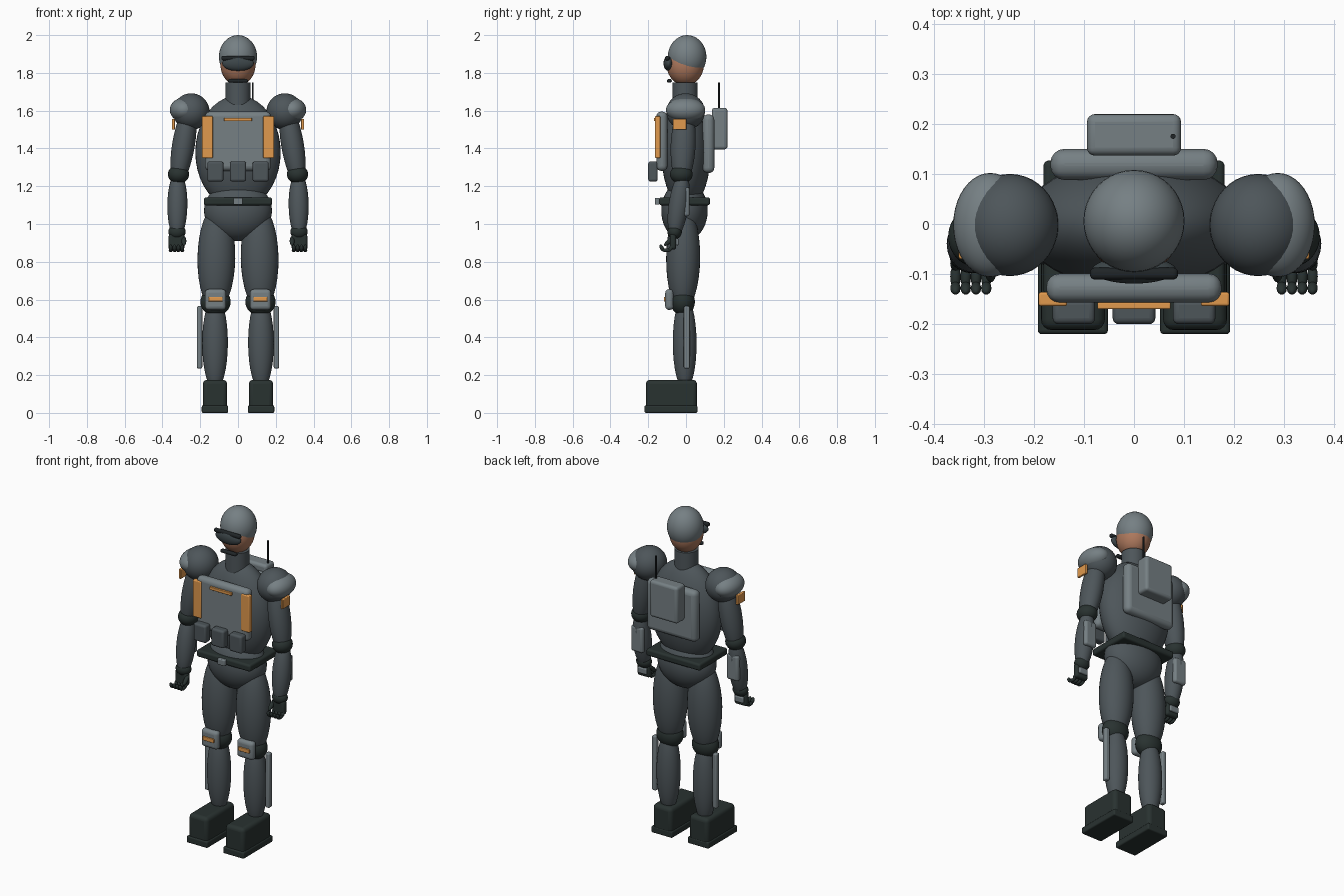
import bpy
from math import radians
from mathutils import Vector

cube = bpy.data.objects.get("Cube")
if cube:
    bpy.data.objects.remove(cube, do_unlink=True)


def material(name, r, g, b):
    m = bpy.data.materials.new(name)
    m.diffuse_color = (r, g, b, 1)
    m.use_nodes = True
    for node in m.node_tree.nodes:
        if node.type == 'BSDF_PRINCIPLED':
            node.inputs["Base Color"].default_value = (r, g, b, 1)
            node.inputs["Roughness"].default_value = 0.7
    return m


SUIT = material("suit grey", 0.075, 0.092, 0.102)
ARMOR = material("armor grey", 0.18, 0.215, 0.23)
DARK = material("dark rubber", 0.022, 0.032, 0.03)
BLACK = material("black trim", 0.014, 0.018, 0.02)
LENS = material("visor lens", 0.045, 0.06, 0.066)
ORANGE = material("orange marking", 0.75, 0.32, 0.075)
SKIN = material("skin", 0.42, 0.19, 0.11)


def finish(name, mat):
    o = bpy.context.object
    o.name = name
    o.data.materials.append(mat)
    return o


def ball(name, mat, centre, radii, segments=40):
    bpy.ops.mesh.primitive_uv_sphere_add(segments=segments, ring_count=segments // 2, location=centre)
    o = finish(name, mat)
    o.scale = radii
    bpy.ops.object.shade_smooth()
    return o


def limb(name, mat, a, b, rx, ry, segments=32):
    """Ellipsoid whose long axis runs from a to b."""
    a, b = Vector(a), Vector(b)
    o = ball(name, mat, (a + b) / 2, (rx, ry, (b - a).length / 2), segments)
    o.rotation_mode = 'QUATERNION'
    axis = a - b
    o.rotation_quaternion = Vector((0, 0, 1)).rotation_difference(axis)
    return o


def box(name, mat, centre, size, bevel=0.01):
    bpy.ops.mesh.primitive_cube_add(size=1, location=centre)
    o = finish(name, mat)
    o.scale = size
    bpy.ops.object.transform_apply(location=False, rotation=False, scale=True)
    mod = o.modifiers.new("rounded edges", 'BEVEL')
    mod.width = min(bevel, min(size) * 0.48)
    mod.segments = 4
    bpy.ops.object.shade_smooth_by_angle(angle=radians(40))
    return o


def rod(name, mat, centre, radius, height):
    bpy.ops.mesh.primitive_cylinder_add(vertices=32, radius=radius, depth=height, location=centre)
    o = finish(name, mat)
    bpy.ops.object.shade_smooth_by_angle(angle=radians(40))
    return o


# Head, helmet and visor
ball("head", SKIN, (0, -0.004, 1.845), (0.093, 0.099, 0.112))
ball("helmet", ARMOR, (0, 0.006, 1.885), (0.101, 0.102, 0.115))
ball("visor_lens", LENS, (0, -0.092, 1.85), (0.084, 0.027, 0.04))
box("visor_bar", BLACK, (0, -0.099, 1.878), (0.176, 0.024, 0.024))
box("chin_strap", BLACK, (0, -0.088, 1.758), (0.106, 0.026, 0.02))
rod("neck", SUIT, (0, -0.005, 1.66), 0.067, 0.18)

# Torso, belt and pelvis
ball("torso", SUIT, (0, 0, 1.38), (0.226, 0.13, 0.3))
ball("pelvis", SUIT, (0, -0.008, 1.07), (0.18, 0.123, 0.16))
box("belt", DARK, (0, -0.008, 1.12), (0.362, 0.27, 0.042), 0.012)
box("belt_buckle", ARMOR, (0, -0.153, 1.12), (0.05, 0.024, 0.036), 0.005)

# Chest armor with markings and pouches
box("chest_plate", ARMOR, (0, -0.128, 1.438), (0.35, 0.058, 0.314), 0.026)
box("chest_stripe", ORANGE, (0, -0.163, 1.553), (0.146, 0.014, 0.018), 0.003)
for x in (-0.12, 0, 0.12):
    box("pouch", SUIT, (x, -0.175, 1.278), (0.085, 0.05, 0.106), 0.012)

# Back armor, pack and antenna
box("back_plate", ARMOR, (0, 0.119, 1.425), (0.334, 0.062, 0.31), 0.028)
box("backpack", ARMOR, (0, 0.178, 1.505), (0.188, 0.083, 0.22), 0.016)
rod("antenna", BLACK, (0.078, 0.175, 1.66), 0.005, 0.18)

# Paired parts
for side, s in (("left", 1), ("right", -1)):
    def n(part):
        return side + "_" + part

    box(n("chest_strap"), ORANGE, (s * 0.162, -0.15, 1.46), (0.057, 0.028, 0.222), 0.005)

    # Shoulder and arm
    ball(n("shoulder"), SUIT, (s * 0.248, -0.002, 1.595), (0.097, 0.102, 0.097))
    ball(n("shoulder_guard"), ARMOR, (s * 0.287, -0.002, 1.604), (0.074, 0.104, 0.064))
    box(n("arm_patch"), ORANGE, (s * 0.342, -0.034, 1.528), (0.016, 0.072, 0.058), 0.004)
    limb(n("upper_arm"), SUIT, (s * 0.252, -0.005, 1.64), (s * 0.325, -0.025, 1.2), 0.06, 0.066)
    ball(n("elbow"), DARK, (s * 0.315, -0.025, 1.263), (0.056, 0.06, 0.05))
    limb(n("forearm"), SUIT, (s * 0.319, -0.013, 1.28), (s * 0.323, -0.065, 0.92), 0.053, 0.053)
    box(n("forearm_plate"), ARMOR, (s * 0.32, 0.003, 1.118), (0.08, 0.032, 0.155), 0.014)

    # Gloved hand with curled fingers
    ball(n("glove_cuff"), DARK, (s * 0.323, -0.06, 0.958), (0.046, 0.038, 0.038))
    box(n("palm"), DARK, (s * 0.325, -0.069, 0.907), (0.084, 0.034, 0.085), 0.014)
    box(n("hand_plate"), ARMOR, (s * 0.325, -0.047, 0.905), (0.058, 0.016, 0.036), 0.006)
    for i in range(4):
        x = s * (0.295 + i * 0.0205)
        joints = [(x, -0.068, 0.89), (x, -0.088, 0.86), (x, -0.122, 0.862), (x, -0.134, 0.885)]
        for a, b in zip(joints, joints[1:]):
            d = (Vector(b) - Vector(a)) * 0.25
            limb(n("finger"), DARK, Vector(a) - d, Vector(b) + d, 0.0105, 0.0105, 16)
    limb(n("thumb"), DARK, (s * 0.287, -0.06, 0.935), (s * 0.286, -0.115, 0.885), 0.013, 0.013, 16)

    # Leg, knee pad and shin plate
    limb(n("thigh"), SUIT, (s * 0.11, -0.012, 1.1), (s * 0.119, -0.018, 0.54), 0.1, 0.09)
    ball(n("knee"), DARK, (s * 0.119, -0.017, 0.588), (0.08, 0.064, 0.074))
    box(n("knee_pad"), ARMOR, (s * 0.119, -0.088, 0.6), (0.112, 0.044, 0.11), 0.02)
    box(n("knee_marking"), ORANGE, (s * 0.119, -0.111, 0.602), (0.074, 0.012, 0.024), 0.003)
    limb(n("shin"), SUIT, (s * 0.121, -0.008, 0.62), (s * 0.122, -0.006, 0.12), 0.068, 0.063)
    box(n("shin_plate"), ARMOR, (s * 0.203, 0.004, 0.4), (0.028, 0.032, 0.33), 0.008)

    # Boot
    box(n("boot"), DARK, (s * 0.122, -0.077, 0.095), (0.128, 0.27, 0.16), 0.022)
    box(n("boot_sole"), DARK, (s * 0.122, -0.08, 0.02), (0.14, 0.28, 0.04), 0.008)
